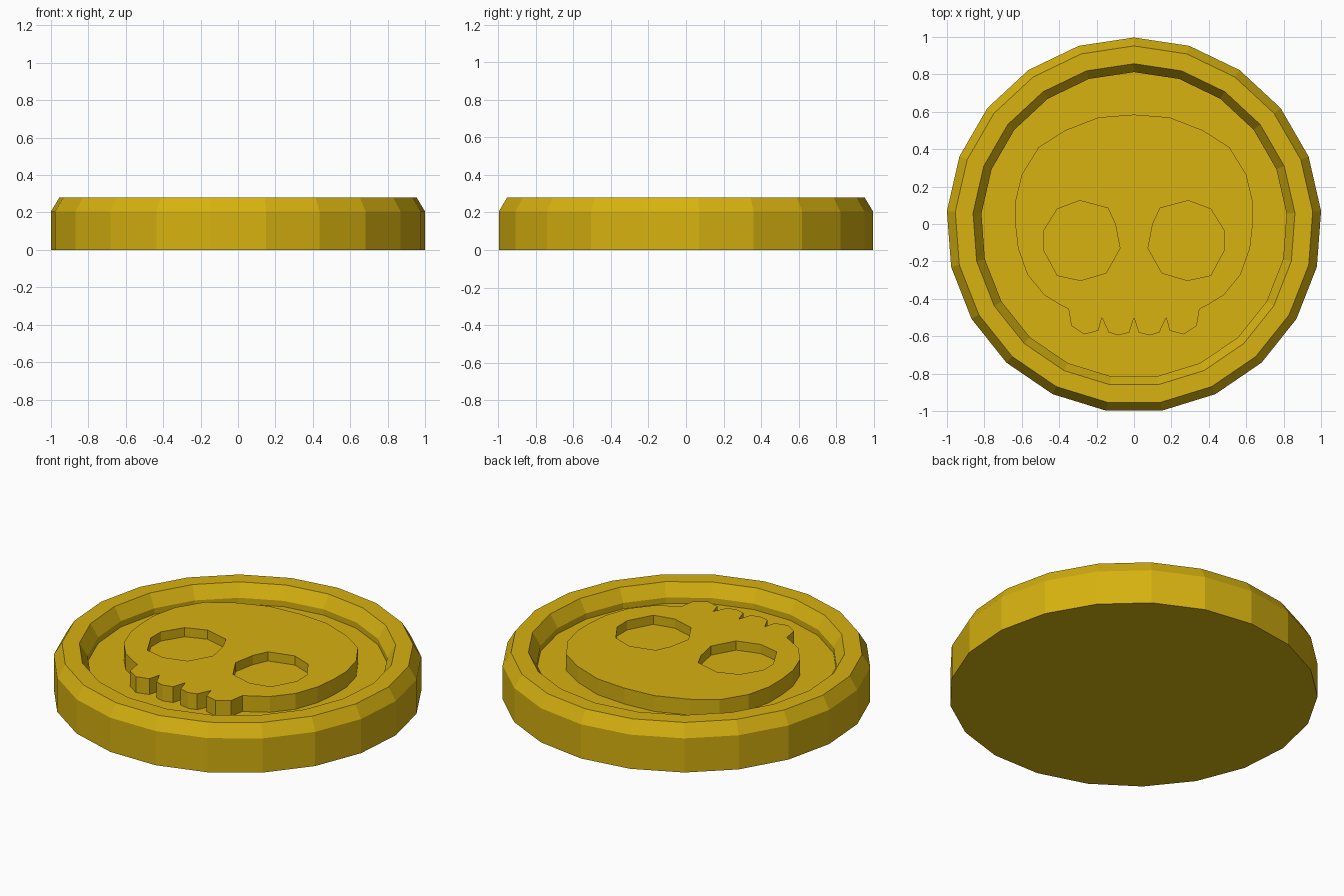
import bpy, bmesh
from math import sin, cos, tau

cube = bpy.data.objects.get("Cube")
if cube:
    bpy.data.objects.remove(cube, do_unlink=True)

SIDES = 21
Y_SHIFT = -0.006
FLOOR_Z, EYE_Z, SKULL_Z = 0.17, 0.21, 0.265

gold = bpy.data.materials.new("gold")
gold_colour = (0.68, 0.445, 0.005, 1)
gold.diffuse_color = gold_colour
gold.use_nodes = True
gold.node_tree.nodes["Principled BSDF"].inputs["Base Color"].default_value = gold_colour


def finish(bm, name):
    bmesh.ops.recalc_face_normals(bm, faces=bm.faces)
    mesh = bpy.data.meshes.new(name)
    bm.to_mesh(mesh)
    bm.free()
    mesh.materials.append(gold)
    obj = bpy.data.objects.new(name, mesh)
    bpy.context.collection.objects.link(obj)
    return obj


def ring(bm, points, z):
    return [bm.verts.new((x, y, z)) for x, y in points]


def bridge(bm, a, b):
    for i in range(len(a)):
        j = (i + 1) % len(a)
        bm.faces.new((a[i], a[j], b[j], b[i]))


# Coin body: raised bevelled rim around a sunken floor
def circle(r):
    return [(r * sin(tau * i / SIDES), r * cos(tau * i / SIDES) + Y_SHIFT)
            for i in range(SIDES)]


profile = [(1.003, 0), (1.003, 0.205), (0.958, 0.28), (0.863, 0.28),
           (0.818, 0.205), (0.818, FLOOR_Z)]
bm = bmesh.new()
rings = [ring(bm, circle(r), z) for r, z in profile]
for lower, upper in zip(rings, rings[1:]):
    bridge(bm, lower, upper)
bm.faces.new(rings[0])
bm.faces.new(rings[-1])
finish(bm, "coin_body")

# Skull relief: half outline from crown to the middle tooth gap, mirrored
half = [(0, 0.585), (0.19, 0.57), (0.37, 0.5), (0.51, 0.41), (0.6, 0.265),
        (0.635, 0.12), (0.635, 0), (0.62, -0.13), (0.57, -0.27), (0.48, -0.38),
        (0.39, -0.435), (0.35, -0.455), (0.335, -0.545), (0.265, -0.59),
        (0.19, -0.57), (0.172, -0.5), (0.135, -0.58), (0.085, -0.595),
        (0.025, -0.58), (0, -0.5)]
outline = half + [(-x, y) for x, y in half[-2:0:-1]]
eye = [(0.29, 0.125), (0.41, 0.08), (0.485, -0.04), (0.485, -0.135),
       (0.41, -0.275), (0.285, -0.302), (0.15, -0.262), (0.075, -0.13),
       (0.1, 0.0), (0.14, 0.085)]

bm = bmesh.new()
loops = [(outline, FLOOR_Z - 0.005), (eye, EYE_Z),
         ([(-x, y) for x, y in eye], EYE_Z)]
tops = [ring(bm, points, SKULL_Z) for points, _ in loops]
rim_edges = [bm.edges.new((t[i - 1], t[i])) for t in tops for i in range(len(t))]
bmesh.ops.triangle_fill(bm, use_beauty=True, use_dissolve=False,
                        edges=rim_edges, normal=(0, 0, 1))
# Side walls, underside and sunken eye floors
for top, (points, z) in zip(tops, loops):
    base = ring(bm, points, z)
    bridge(bm, top, base)
    bm.faces.new(base)
finish(bm, "skull_relief")
